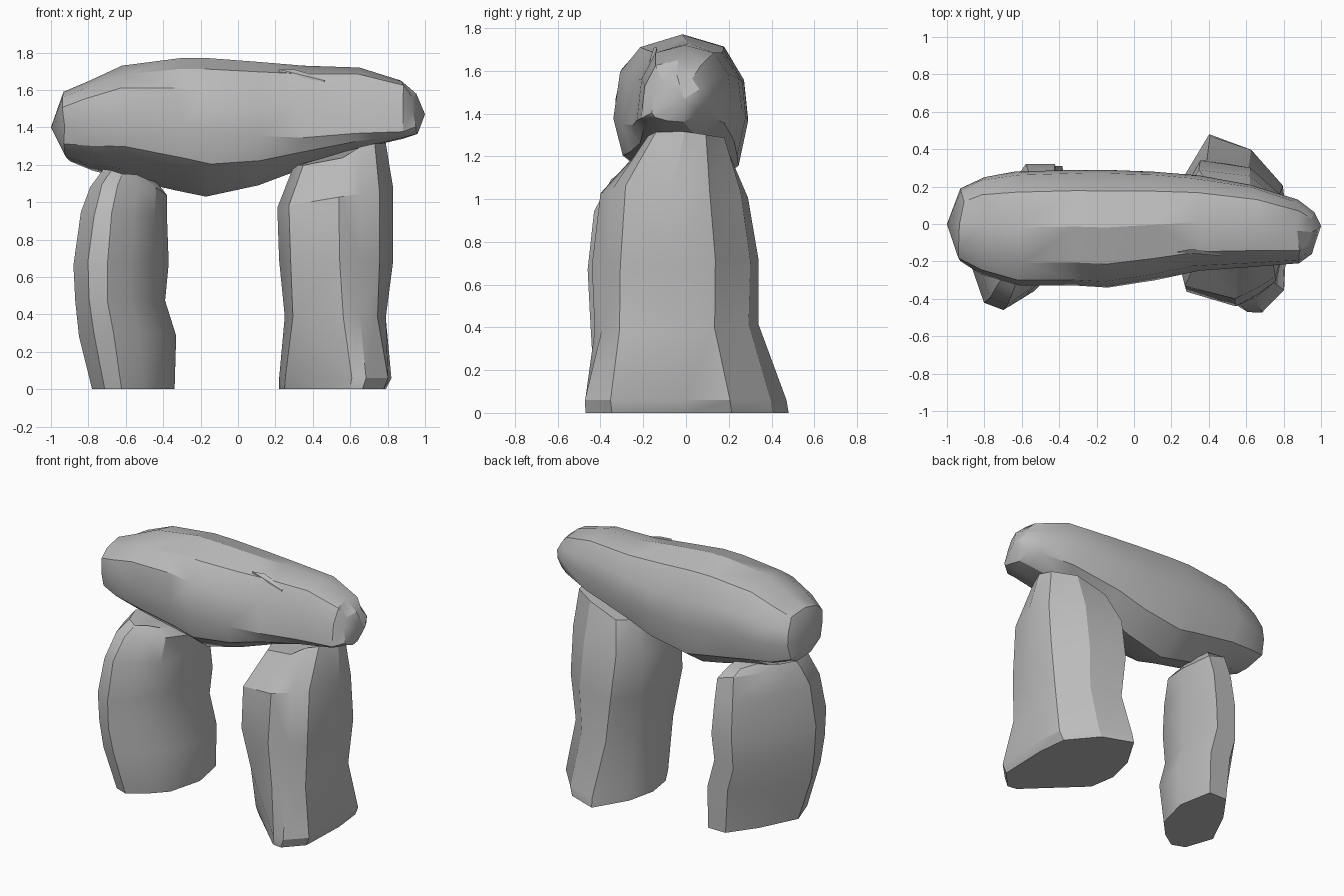
import bpy, bmesh, random
from mathutils import Vector

if "Cube" in bpy.data.objects:
    bpy.data.objects.remove(bpy.data.objects["Cube"], do_unlink=True)

random.seed(4)

stone = bpy.data.materials.new("grey stone")
stone.use_nodes = True
grey = (0.5, 0.5, 0.5, 1)
stone.diffuse_color = grey
bsdf = stone.node_tree.nodes["Principled BSDF"]
bsdf.inputs["Base Color"].default_value = grey
bsdf.inputs["Roughness"].default_value = 0.9


def mix(a, b, t):
    return a + (b - a) * t


def loft(name, rings, start_tip=None, end_tip=None):
    """Skin a stack of equal-sized rings, closing each end flat or to a point."""
    bm = bmesh.new()
    loops = [[bm.verts.new(p) for p in ring] for ring in rings]
    n = len(loops[0])
    for low, high in zip(loops, loops[1:]):
        for i in range(n):
            j = (i + 1) % n
            bm.faces.new((low[i], low[j], high[j], high[i]))
    for loop, tip in ((loops[0], start_tip), (loops[-1], end_tip)):
        if tip:
            v = bm.verts.new(tip)
            for i in range(n):
                bm.faces.new((loop[i], loop[(i + 1) % n], v))
        else:
            bm.faces.new(loop)
    bmesh.ops.triangulate(bm, faces=[f for f in bm.faces if len(f.verts) == 4])
    bmesh.ops.recalc_face_normals(bm, faces=bm.faces)
    mesh = bpy.data.meshes.new(name)
    bm.to_mesh(mesh)
    bm.free()
    mesh.materials.append(stone)
    obj = bpy.data.objects.new(name, mesh)
    bpy.context.collection.objects.link(obj)
    bpy.ops.object.select_all(action="DESELECT")
    obj.select_set(True)
    bpy.context.view_layer.objects.active = obj
    bpy.ops.object.shade_smooth_by_angle(angle=0.52)


def upright(name, foot, crown, levels, slope):
    """Standing stone: outline blends foot to crown; level = z, x range, y range."""
    rings = []
    for z, x0, x1, y0, y1 in levels:
        blend = min(1, z / 0.65)
        tilt = max(0, z - 0.7) / 0.6
        ring = []
        for (fu, fv), (cu, cv) in zip(foot, crown):
            u, v = mix(fu, cu, blend), mix(fv, cv, blend)
            rough = random.uniform(-0.02, 0.02) if z > 0.1 else 0
            ring.append(Vector((mix(x0, x1, u), mix(y0, y1, v),
                                z + rough + tilt * slope * (u - 0.5))))
        rings.append(ring)
    loft(name, rings)


# Standing stone on the +x side: spreading foot, sloped shoulder at the front
upright("left_upright",
        [(0.05, 0.36), (0.66, 0.01), (0.78, 0), (0.98, 0.13), (1, 0.5),
         (0.96, 0.72), (0.68, 0.92), (0.32, 1), (0.08, 0.76), (0, 0.55)],
        [(0.1, 0.1), (0.53, 0), (0.72, 0.08), (0.88, 0.17), (1, 0.5),
         (0.96, 0.74), (0.66, 0.95), (0.22, 1), (0.05, 0.76), (0, 0.45)],
        [(0, .22, .79, -.47, .48), (.06, .22, .82, -.48, .47),
         (.4, .25, .79, -.43, .34), (.7, .22, .83, -.44, .34),
         (1.02, .21, .83, -.4, .29), (1.25, .3, .79, -.21, .2)],
        0.14)

# Standing stone on the -x side: bulging middle, turned the other way
blade = [(0.15, 0.05), (0.35, 0), (0.6, 0.11), (0.84, 0.28), (0.98, 0.64),
         (0.88, 1), (0.58, 1), (0.28, 0.72), (0, 0.34)]
upright("right_upright", blade, blade,
        [(0, -.78, -.33, -.37, .3), (.3, -.85, -.32, -.44, .31),
         (.48, -.87, -.38, -.45, .31), (.68, -.88, -.36, -.46, .32),
         (.93, -.84, -.37, -.43, .29), (1.07, -.79, -.37, -.35, .25),
         (1.14, -.72, -.43, -.27, .18)],
        -0.05)

# Capstone: sections along x with y range, z range and height of the front crease
sections = [
    (-.92, -.2, .19, 1.22, 1.59, .5),
    (-.8, -.27, .25, 1.17, 1.65, .55),
    (-.62, -.33, .28, 1.13, 1.73, .56),
    (-.3, -.33, .29, 1.06, 1.77, .5),
    (-.16, -.34, .29, 1.03, 1.77, .47),
    (.1, -.3, .28, 1.09, 1.75, .4),
    (.33, -.25, .26, 1.18, 1.73, .3),
    (.64, -.23, .21, 1.28, 1.72, .2),
    (.87, -.21, .13, 1.34, 1.65, .12),
    (.95, -.16, .07, 1.36, 1.58, .2),
]
rings = []
for x, y0, y1, z0, z1, crease in sections:
    profile = [(0, crease), (0.05, mix(crease, 1, 0.55)), (0.2, 0.92), (0.51, 1),
               (0.82, 0.92), (0.97, 0.7), (1, 0.45), (0.93, 0.17), (0.64, 0),
               (0.32, crease * 0.14), (0.07, crease * 0.5)]
    rings.append([Vector((x + random.uniform(-0.02, 0.02), mix(y0, y1, u), mix(z0, z1, v)))
                  for u, v in profile])
loft("capstone", rings, (-1, 0, 1.4), (1, -0.01, 1.47))

# Thin chip of stone lying on the capstone
chip = [(.22, -.15, 1.71), (.3, -.135, 1.71), (.48, -.15, 1.66), (.46, -.17, 1.65)]
loft("capstone_chip", [[Vector(p) - Vector((0, 0, drop)) for p in chip] for drop in (0.03, 0)])
